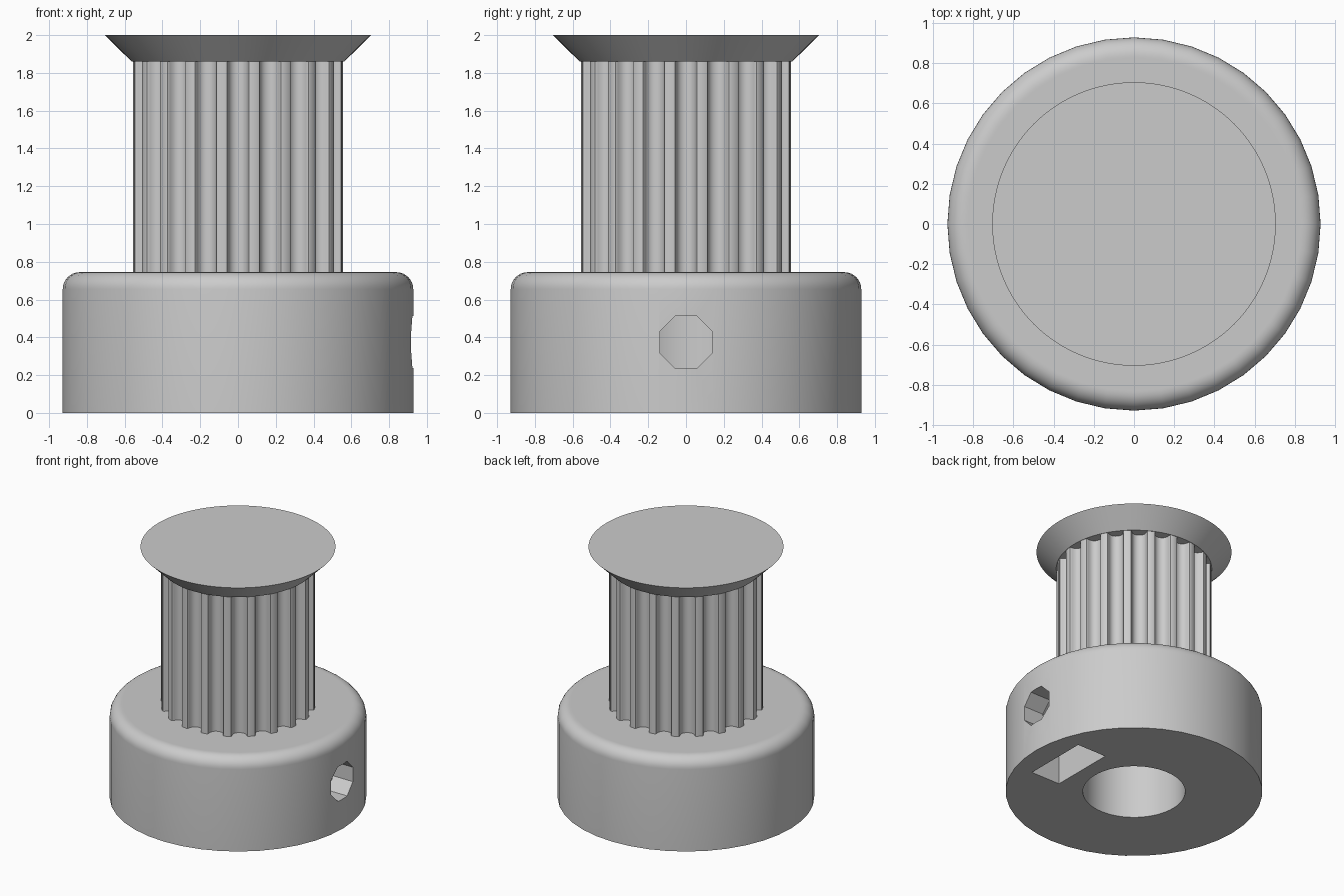
import bpy
import bmesh
from math import sin, cos, pi, radians

cube = bpy.data.objects.get("Cube")
if cube:
    bpy.data.objects.remove(cube, do_unlink=True)

grey = bpy.data.materials.new("plain grey")
grey.use_nodes = True
colour = (0.6, 0.6, 0.6, 1)
grey.diffuse_color = colour
grey.node_tree.nodes["Principled BSDF"].inputs["Base Color"].default_value = colour


def loft(name, rings):
    """Closed solid through rings of points, capped at both ends."""
    bm = bmesh.new()
    loops = [[bm.verts.new(p) for p in ring] for ring in rings]
    n = len(loops[0])
    for low, high in zip(loops, loops[1:]):
        for i in range(n):
            j = (i + 1) % n
            bm.faces.new((low[i], low[j], high[j], high[i]))
    bm.faces.new(loops[0])
    bm.faces.new(loops[-1])
    bmesh.ops.recalc_face_normals(bm, faces=bm.faces)
    mesh = bpy.data.meshes.new(name)
    bm.to_mesh(mesh)
    bm.free()
    mesh.materials.append(grey)
    obj = bpy.data.objects.new(name, mesh)
    bpy.context.collection.objects.link(obj)
    return obj


def circle(r, z, sides):
    return [(r * cos(2 * pi * i / sides), r * sin(2 * pi * i / sides), z)
            for i in range(sides)]


def along_x(outline, x0, x1):
    return [[(x, y, z) for y, z in outline] for x in (x0, x1)]


def cut(obj, cutters):
    bpy.context.view_layer.objects.active = obj
    for cutter in cutters:
        mod = obj.modifiers.new("cut", "BOOLEAN")
        mod.operation = "DIFFERENCE"
        mod.solver = "EXACT"
        mod.object = cutter
        bpy.ops.object.modifier_apply(modifier=mod.name)


def shade(obj):
    bpy.ops.object.select_all(action="DESELECT")
    obj.select_set(True)
    bpy.context.view_layer.objects.active = obj
    bpy.ops.object.shade_smooth_by_angle(angle=radians(30))


base_r, base_top, fillet = 0.928, 0.745, 0.09
flange_z, shaft_r, bore_r = 1.86, 0.56, 0.37

# Base drum with a rounded top edge
profile = [(base_r, 0)]
for k in range(9):
    a = pi / 2 * k / 8
    profile.append((base_r - fillet + fillet * cos(a), base_top - fillet + fillet * sin(a)))
profile.append((base_r - fillet - 0.01, base_top))
base = loft("base", [circle(r, z, 40) for r, z in profile])

# Toothed shaft: twenty rounded grooves, given as half width and depth
teeth = 20
half = [(0.0685, 0), (0.0594, 0.0034), (0.0549, 0.012), (0.0531, 0.0219),
        (0.0502, 0.0315), (0.0463, 0.0407), (0.0414, 0.0495),
        (0.0328, 0.0584), (0.0228, 0.0649), (0.0117, 0.0688)]
groove = [(-w, d) for w, d in half] + [(0, 0.07)] + [(w, d) for w, d in reversed(half)]
outline = []
for t in range(teeth):
    a = 2 * pi * t / teeth
    for w, d in groove:
        r = (shaft_r ** 2 - w ** 2) ** 0.5 - d
        outline.append((r * cos(a) - w * sin(a), r * sin(a) + w * cos(a)))
shaft = loft("toothed_shaft", [[(x, y, z) for x, y in outline] for z in (base_top, flange_z)])

# Flared top flange
flange = loft("top_flange", [circle(shaft_r + 0.003, flange_z, 96), circle(0.705, 2, 96)])

# Cutters: shaft bore, octagonal screw hole, captive nut slot
screw_z = 0.375
bore = loft("bore_cutter", [circle(bore_r, -0.1, 64), circle(bore_r, 2.1, 64)])
octagon = [(0.15 * cos(pi / 8 + pi / 4 * i), screw_z + 0.15 * sin(pi / 8 + pi / 4 * i))
           for i in range(8)]
screw = loft("screw_cutter", along_x(octagon, 0.1, 1.1))
slot = [(-0.26, -0.1), (0.26, -0.1), (0.26, screw_z + 0.15),
        (0, screw_z + 0.3), (-0.26, screw_z + 0.15)]
nut = loft("nut_slot_cutter", along_x(slot, 0.49, 0.745))

cut(base, [bore, nut, screw])
cut(shaft, [bore])
for cutter in (bore, nut, screw):
    bpy.data.objects.remove(cutter, do_unlink=True)

for part in (base, shaft, flange):
    shade(part)
